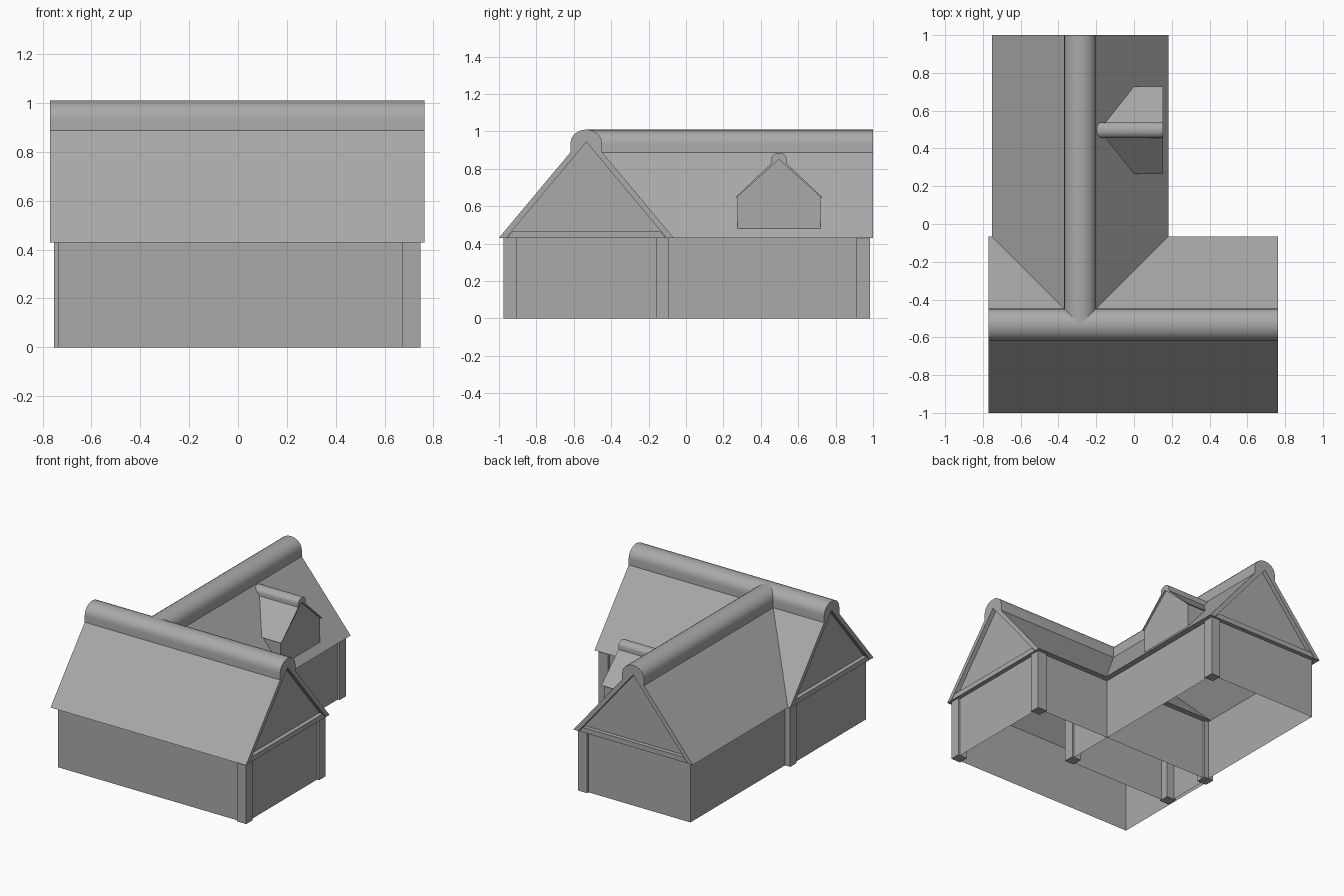
import bpy, bmesh, math
from mathutils import Matrix, Vector

if "Cube" in bpy.data.objects:
    bpy.data.objects.remove(bpy.data.objects["Cube"], do_unlink=True)

grey = bpy.data.materials.new("plain_grey")
grey.use_nodes = True
GREY = (0.4, 0.4, 0.4, 1)
grey.diffuse_color = GREY
grey.node_tree.nodes["Principled BSDF"].inputs["Base Color"].default_value = GREY


def finish(name, bm, frame, smooth=False):
    mesh = bpy.data.meshes.new(name)
    bm.to_mesh(mesh)
    bm.free()
    mesh.transform(frame)
    mesh.materials.append(grey)
    obj = bpy.data.objects.new(name, mesh)
    bpy.context.collection.objects.link(obj)
    if smooth:
        bpy.ops.object.select_all(action="DESELECT")
        obj.select_set(True)
        bpy.context.view_layer.objects.active = obj
        bpy.ops.object.shade_smooth_by_angle(angle=math.radians(35))
    return obj


def prism(name, profile, start, end, frame, smooth=False, cut=None):
    """Extrude a (v, z) profile along the local x axis."""
    bm = bmesh.new()
    face = bm.faces.new([bm.verts.new((start, v, z)) for v, z in profile])
    new = bmesh.ops.extrude_face_region(bm, geom=[face])["geom"]
    bmesh.ops.translate(bm, vec=(end - start, 0, 0),
                        verts=[g for g in new if isinstance(g, bmesh.types.BMVert)])
    bmesh.ops.recalc_face_normals(bm, faces=bm.faces)
    if cut:
        bmesh.ops.bisect_plane(bm, geom=bm.verts[:] + bm.edges[:] + bm.faces[:],
                               plane_co=cut[0], plane_no=cut[1], clear_inner=True)
    return finish(name, bm, frame, smooth)


def mirrored(right):
    """Close a profile given from its outer right end to its centre."""
    return right + [(-v, z) for v, z in reversed(right) if v > 0]


def roof_profile(half, eave, apex, thick, lip):
    outer = [(half, eave), (0, apex)]
    slope = (apex - eave) / half
    inner = [(half - lip, max(eave, eave + lip * slope - thick)), (0, apex - thick)]
    return mirrored(outer) + [(-inner[0][0], inner[0][1]), inner[1], inner[0]]


def cap_profile(half, base, side, top, peak_base):
    arc = [(half * math.cos(a), side + (top - side) * math.sin(a))
           for a in (math.radians(15 * i) for i in range(6))] + [(0, top)]
    return mirrored([(half, base)] + arc) + [(0, peak_base)]


EAVE, APEX, HALF, END = 0.43, 0.99, 0.468, 0.766
WALL_U, WALL_V = 0.735, 0.428


def house(part, frame):
    # open-bottomed wall shell with gable ends
    bm = bmesh.new()
    outline = [(-WALL_V, 0), (WALL_V, 0), (WALL_V, EAVE + 0.01), (0, APEX - 0.04),
               (-WALL_V, EAVE + 0.01)]
    ends = [[bm.verts.new((u, v, z)) for v, z in outline] for u in (-WALL_U, WALL_U)]
    bm.faces.new(ends[0][::-1])
    bm.faces.new(ends[1])
    for a, b in ((1, 2), (4, 0)):
        bm.faces.new((ends[0][a], ends[0][b], ends[1][b], ends[1][a]))
    bmesh.ops.recalc_face_normals(bm, faces=bm.faces)
    finish(part + "_walls", bm, frame)

    # roof slab, rounded ridge cap
    prism(part + "_roof", roof_profile(HALF, EAVE, APEX, 0.047, 0.04), -END, END, frame)
    prism(part + "_ridge_cap", cap_profile(0.085, 0.88, 0.935, 1.01, 0.97),
          -END, END, frame, smooth=True)

    # tie beams under the gables
    beam = [(-0.425, EAVE), (0.425, EAVE), (0.395, 0.465), (-0.395, 0.465)]
    for side, label in ((-1, "first"), (1, "second")):
        prism(f"{part}_{label}_tie_beam", beam, side * (WALL_U - 0.01),
              side * (END - 0.001), frame)

    # corner posts
    for label, su, sv in (("a", 1, -1), ("b", 1, 1), ("c", -1, 1)):
        v0, v1 = sv * 0.372, sv * 0.443
        prism(f"{part}_post_{label}", [(v0, 0), (v1, 0), (v1, EAVE), (v0, EAVE)],
              su * 0.677, su * 0.751, frame)


house("main_house", Matrix.Translation((-0.003, -0.533, 0)))
house("rear_wing", Matrix.Translation((-0.285, 0.234, 0)) @ Matrix.Rotation(-math.pi / 2, 4, "Z"))

# dormer trimmed along the slope of the wing roof
slope = (APEX - EAVE) / HALF
trim = (Vector((0.183, 0, EAVE - 0.02)), Vector((slope, 0, 1)))
place = Matrix.Translation((0, 0.497, 0))
prism("dormer_walls", mirrored([(0.222, 0.48), (0.222, 0.65), (0, 0.855)]),
      -0.3, 0.141, place, cut=trim)
prism("dormer_roof", roof_profile(0.232, 0.648, 0.868, 0.018, 0.008),
      -0.3, 0.153, place, cut=trim)
prism("dormer_ridge_cap", cap_profile(0.041, 0.825, 0.852, 0.885, 0.86),
      -0.3, 0.153, place, smooth=True, cut=trim)
